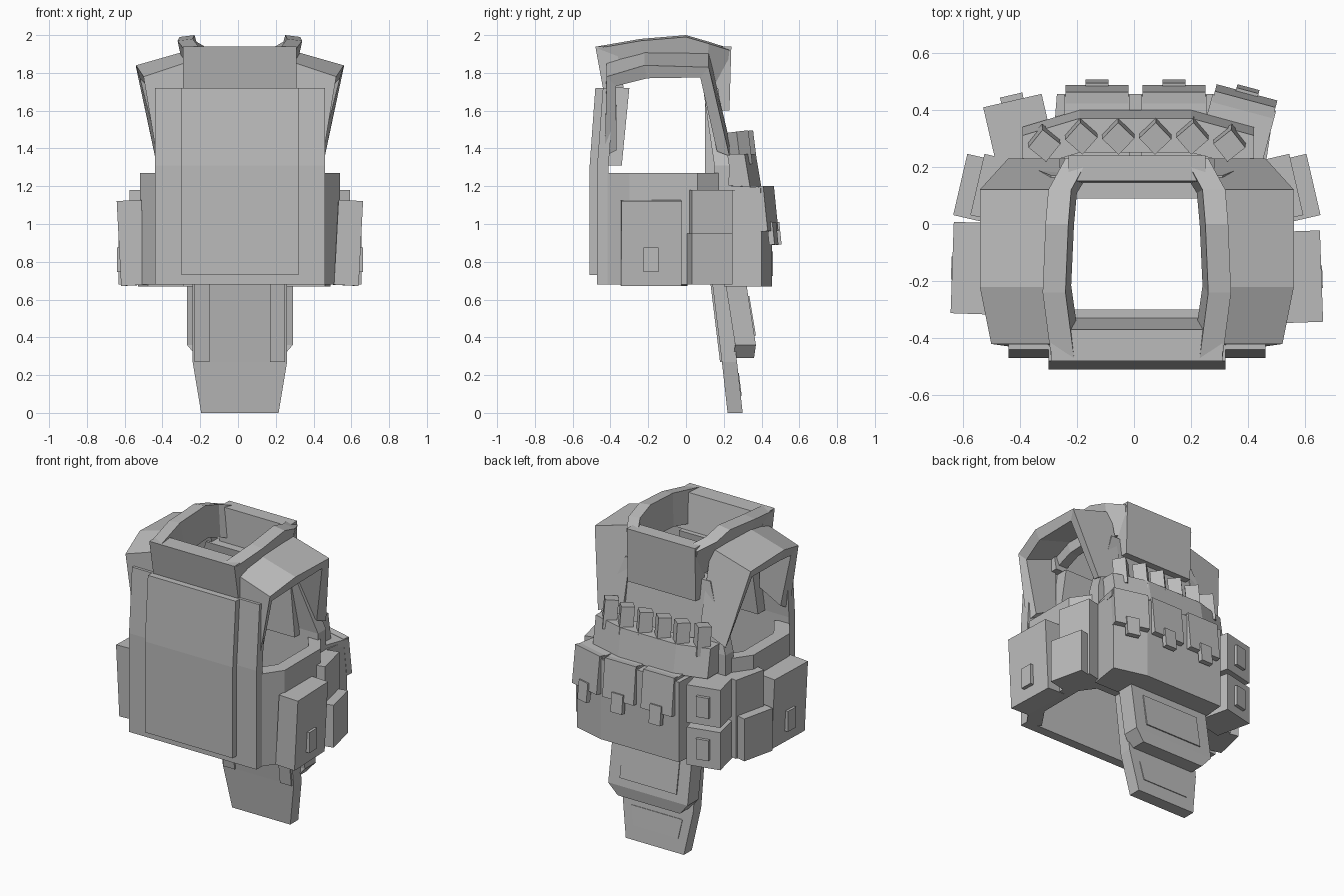
import bpy, bmesh
from math import radians
from mathutils import Matrix, Vector

default_cube = bpy.data.objects.get("Cube")
if default_cube:
    bpy.data.objects.remove(default_cube)

grey = bpy.data.materials.new("plain grey")
grey.use_nodes = True
grey.diffuse_color = (.5, .5, .5, 1)
grey.node_tree.nodes["Principled BSDF"].inputs["Base Color"].default_value = grey.diffuse_color

middle = Vector((.01, 0, 0))  # the vest sits slightly off centre
WAIST_BOTTOM, POUCH_TOP, WAIST_TOP = .68, 1.18, 1.27


def finish(name, mesh_builder):
    bmesh.ops.recalc_face_normals(mesh_builder, faces=mesh_builder.faces)
    mesh = bpy.data.meshes.new(name)
    mesh_builder.to_mesh(mesh)
    mesh_builder.free()
    mesh.materials.append(grey)
    part = bpy.data.objects.new(name, mesh)
    bpy.context.collection.objects.link(part)


def loft(name, rings, side=1):
    """Skin a row of equal-length point rings, cap both ends, mirror if side is negative."""
    mesh_builder = bmesh.new()
    loops = [[mesh_builder.verts.new(middle + Vector((side * x, y, z))) for x, y, z in ring]
             for ring in rings]
    for lower, upper in zip(loops, loops[1:]):
        for i in range(len(lower)):
            mesh_builder.faces.new((lower[i - 1], lower[i], upper[i], upper[i - 1]))
    mesh_builder.faces.new(loops[0])
    mesh_builder.faces.new(loops[-1])
    finish(name, mesh_builder)


def panel(name, heights, faces, halves, thick, shift=0):
    """Upright slab: outer-face y and half width at each height, thickened along y."""
    loft(name, [[(shift - half, face, z), (shift + half, face, z),
                 (shift + half, face + thick, z), (shift - half, face + thick, z)]
                for z, face, half in zip(heights, faces, halves)])


def prism(name, plan, bottom, top, side=1):
    loft(name, [[(x, y, z) for x, y in plan] for z in (bottom, top)], side)


def box(name, centre, size, yaw=0, pitch=0, lean=0):
    mesh_builder = bmesh.new()
    turn = Matrix.Rotation(radians(yaw), 4, 'Z') @ Matrix.Rotation(radians(pitch), 4, 'X')
    turn = turn @ Matrix.Rotation(radians(lean), 4, 'Y')
    place = Matrix.Translation(middle + Vector(centre)) @ turn @ Matrix.Diagonal((*size, 1))
    bmesh.ops.create_cube(mesh_builder, size=1, matrix=place)
    finish(name, mesh_builder)


# Back armour: carrier, plate cover and inner pad, all leaning in above the bend
bend, back_top = 1.31, 1.72
back_heights = (WAIST_BOTTOM, bend, back_top)
panel("back_carrier", back_heights, (-.47, -.47, -.44), [.45] * 3, thick=.06)
panel("back_plate_cover", (.73, bend, back_top), (-.51, -.51, -.48), [.31] * 3, thick=.05)
panel("back_inner_pad", (bend, back_top), (-.42, -.38), (.28, .25), thick=.08)

# Chest armour and its inner pad
panel("chest_carrier", (WAIST_BOTTOM, bend, back_top), (.22, .23, .17), (.45, .45, .3), thick=-.08)
panel("chest_inner_pad", (WAIST_TOP, back_top), (.16, .16), (.32, .28), thick=-.06)

# Collar walls across the back and the chest
collar_top = 1.94
panel("collar_back", (back_top, collar_top), (-.44, -.48), (.3, .3), thick=.11)
panel("collar_front", (1.6, collar_top), (.23, .24), (.24, .24), thick=-.09)

arch_centre = Vector((0, -.15, 1.5))
strap_end = 1.36
collar_path = [(.3, -.47, collar_top), (.33, -.24, 1.98), (.32, 0, 2),
               (.31, .12, 1.965), (.25, .23, 1.93)]
strap_path = [(.44, -.43, strap_end), (.51, -.42, 1.78), (.55, -.22, 1.84),
              (.55, .12, 1.83), (.45, .23, strap_end)]
wrap_outline = [(.42, -.46), (.53, -.3), (.53, .06), (.43, .2)]


def collar_ring(x, y, z, width=.08, depth=.2):
    # Walls lean in toward the neck as they go down
    outer, inner, bottom = x - width / 2, x - width, z - depth
    return [(x, y, z - .01), (inner, y, z), (inner - .02, y * .9, bottom), (outer, y * .9, bottom)]


def strap_ring(x, y, z, neck=.27, rise=.08, thick=.07):
    # The strap thickens toward the centre of the arm opening
    toward = arch_centre - Vector((0, y, z))
    dy, dz = toward.yz.normalized() * thick
    return [(x, y, z), (neck, y, z + rise), (neck, y + dy, z + rise + dz), (x - .02, y + dy, z + dz)]


for label, side in (("right", -1), ("left", 1)):
    loft(label + "_collar_wall", [collar_ring(*point) for point in collar_path], side)
    loft(label + "_shoulder_strap", [strap_ring(*point) for point in strap_path], side)

    # Waist wrap joining back and chest
    lining = [(x * .85, y * .85) for x, y in reversed(wrap_outline)]
    prism(label + "_waist_wrap", wrap_outline + lining, WAIST_BOTTOM, WAIST_TOP, side)

    # Large side pouch, tilted a little, with its tab
    pouch_y = -.17 - side * .015
    box(label + "_side_pouch", (side * .57, pouch_y, .9), size=(.13, .32, .45),
        yaw=side * 2, lean=side * 3)
    box(label + "_side_pouch_tab", (side * .635, pouch_y, .81), size=(.03, .08, .13), yaw=side * 2)

    # Angled corner pouch: tall cell against the body and a short outer pocket
    for cell, reach, top in (("tall", .5, POUCH_TOP), ("short", .56, .95)):
        box(label + "_corner_pouch_" + cell, (side * reach, .125, (WAIST_BOTTOM + top) / 2),
            size=(.12, .22, top - WAIST_BOTTOM), yaw=side * 13)

# Magazine block, faceted around the belly
prism("magazine_block", [(-.3, .2), (-.28, .455), (.27, .455), (.48, .4), (.45, .2)],
      WAIST_BOTTOM - .01, POUCH_TOP)

# Three magazine flaps, each folded over the top and closed by a pull tab
for label, x, y, yaw in (("right", -.14, .445, 0), ("middle", .13, .445, 0), ("left", .375, .42, -15)):
    turn = Matrix.Rotation(radians(yaw), 3, 'Z')
    hinge = Vector((x, y, 0))

    def on_pouch(out, height):
        return hinge + turn @ Vector((0, out, height))

    box(label + "_flap", on_pouch(.01, 1.08), size=(.22, .04, .24), yaw=yaw, pitch=6)
    box(label + "_flap_fold", on_pouch(-.11, POUCH_TOP), size=(.23, .23, .04), yaw=yaw, pitch=-3)
    box(label + "_flap_tab", on_pouch(.04, .95), size=(.08, .03, .12), yaw=yaw, pitch=6)

# Two small stacked pouches at the right corner, each with a lid and tab
corner_yaw = 13
turn = Matrix.Rotation(radians(corner_yaw), 3, 'Z')
for label, height in (("lower", .79), ("upper", 1.06)):
    corner = Vector((-.41, .32, height))
    box(label + "_small_pouch", corner, size=(.21, .23, .24), yaw=corner_yaw)
    box(label + "_small_pouch_tab", corner + turn @ Vector((0, .12, 0)), size=(.08, .03, .13),
        yaw=corner_yaw)

# Shell band wrapped across the chest, with six square shells leaning back in it
band_bottom, band_top, band_depth = 1.19, 1.37, .15
loft("shell_band", [[(x, y - band_depth, band_bottom), (x, y, band_bottom),
                     (x, y - .03, band_top), (x, y - band_depth, band_top)]
                    for x, y in ((-.4, .34), (-.2, .4), (.19, .4), (.41, .34))])
for i in range(6):
    x = (i - 2.5) * .13
    curve_back = max(0, abs(x) - .2) * .2
    box("shell", (x, .31 - curve_back, 1.4), size=(.08, .08, .18), yaw=45 - x * 20, pitch=5, lean=-5)

# Groin flap hanging from the belly, with pouch, plates and rear webbing
flap_bend = .27
panel("groin_flap", (WAIST_BOTTOM, flap_bend, 0), (.22, .27, .3), (.25, .25, .205), thick=-.08)
panel("groin_flap_plate", (.21, .09), (.28, .295), (.18, .16), thick=-.02)
panel("groin_pouch", (WAIST_BOTTOM, .36, .29), (.32, .37, .36), (.28, .28, .22), thick=-.11)
panel("groin_pouch_plate", (.62, .41), (.335, .37), (.2, .2), thick=-.03)
for side in (-1, 1):
    panel("groin_webbing", (WAIST_BOTTOM, flap_bend), (.13, .18), (.04, .04), thick=.02, shift=side * .2)
